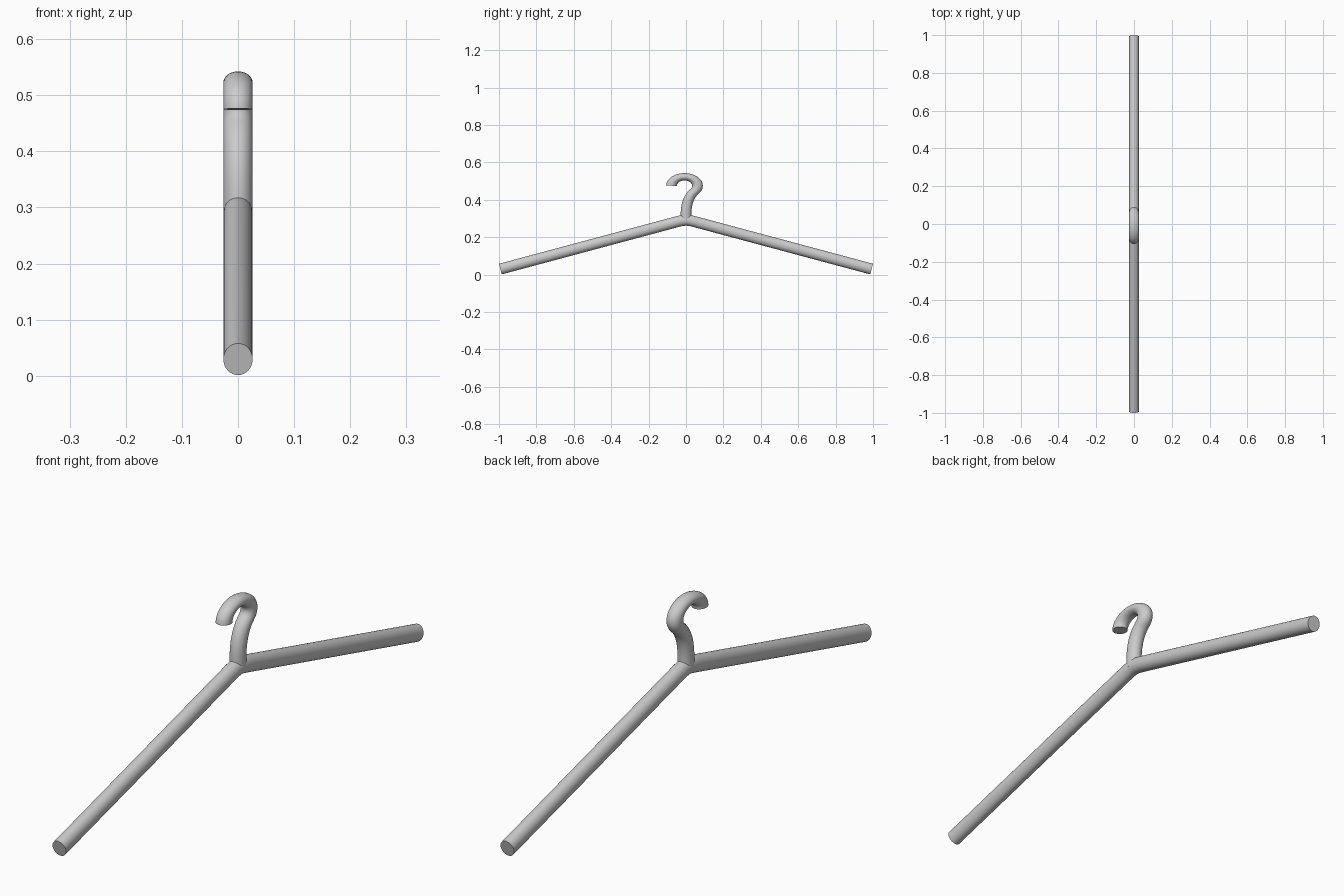
import bpy, bmesh
from math import sin, cos, pi, radians
from mathutils import Vector

if "Cube" in bpy.data.objects:
    bpy.data.objects.remove(bpy.data.objects["Cube"])

SIDES = 32


def sweep(name, path, rx, rp, zscale=1.0):
    """Capped tube along a path of (y, z) points; zscale squashes the result."""
    pts = [Vector(p) for p in path]
    bm = bmesh.new()
    rings = []
    for i, p in enumerate(pts):
        t = (pts[min(i + 1, len(pts) - 1)] - pts[max(i - 1, 0)]).normalized()
        n = Vector((-t.y, t.x))
        ring = []
        for k in range(SIDES):
            a = 2 * pi * k / SIDES
            q = p + n * (rp * sin(a))
            ring.append(bm.verts.new((rx * cos(a), q.x, q.y * zscale)))
        rings.append(ring)
    for a, b in zip(rings, rings[1:]):
        for k in range(SIDES):
            j = (k + 1) % SIDES
            bm.faces.new((a[k], a[j], b[j], b[k]))
    bm.faces.new(rings[0])
    bm.faces.new(rings[-1])
    bmesh.ops.recalc_face_normals(bm, faces=bm.faces)
    mesh = bpy.data.meshes.new(name)
    bm.to_mesh(mesh)
    bm.free()
    obj = bpy.data.objects.new(name, mesh)
    bpy.context.collection.objects.link(obj)
    bpy.ops.object.select_all(action='DESELECT')
    obj.select_set(True)
    bpy.context.view_layer.objects.active = obj
    bpy.ops.object.shade_smooth_by_angle(angle=radians(35))
    return obj


# Shoulder bar: two sloping arms joined by a soft bend
half = [(-0.9924, 0.0295), (-0.05, 0.282), (-0.02, 0.2893)]
bar = half + [(0, 0.291)] + [(-y, z) for y, z in reversed(half)]
sweep("shoulder_bar", bar, 0.026, 0.0293)

# Hook: round arc, then an S-curve into the stem, squashed in height
S = 0.69
R = 0.0695
cy, cz = -0.008, 0.475
hook = []
for i in range(29):
    a = radians(180 - 220 * i / 28)
    hook.append((cy + R * cos(a), cz / S + R * sin(a)))
p0 = Vector(hook[-1])
p1 = p0 + Vector((-0.64, -0.77)) * 0.04
p2, p3 = Vector((0, 0.385 / S)), Vector((0, 0.32 / S))
for i in range(1, 13):
    t = i / 12
    q = (1 - t)**3 * p0 + 3 * t * (1 - t)**2 * p1 + 3 * t * t * (1 - t) * p2 + t**3 * p3
    hook.append(tuple(q))
hook.append((0, 0.285 / S))
sweep("hook", hook, 0.026, 0.0285, S)
